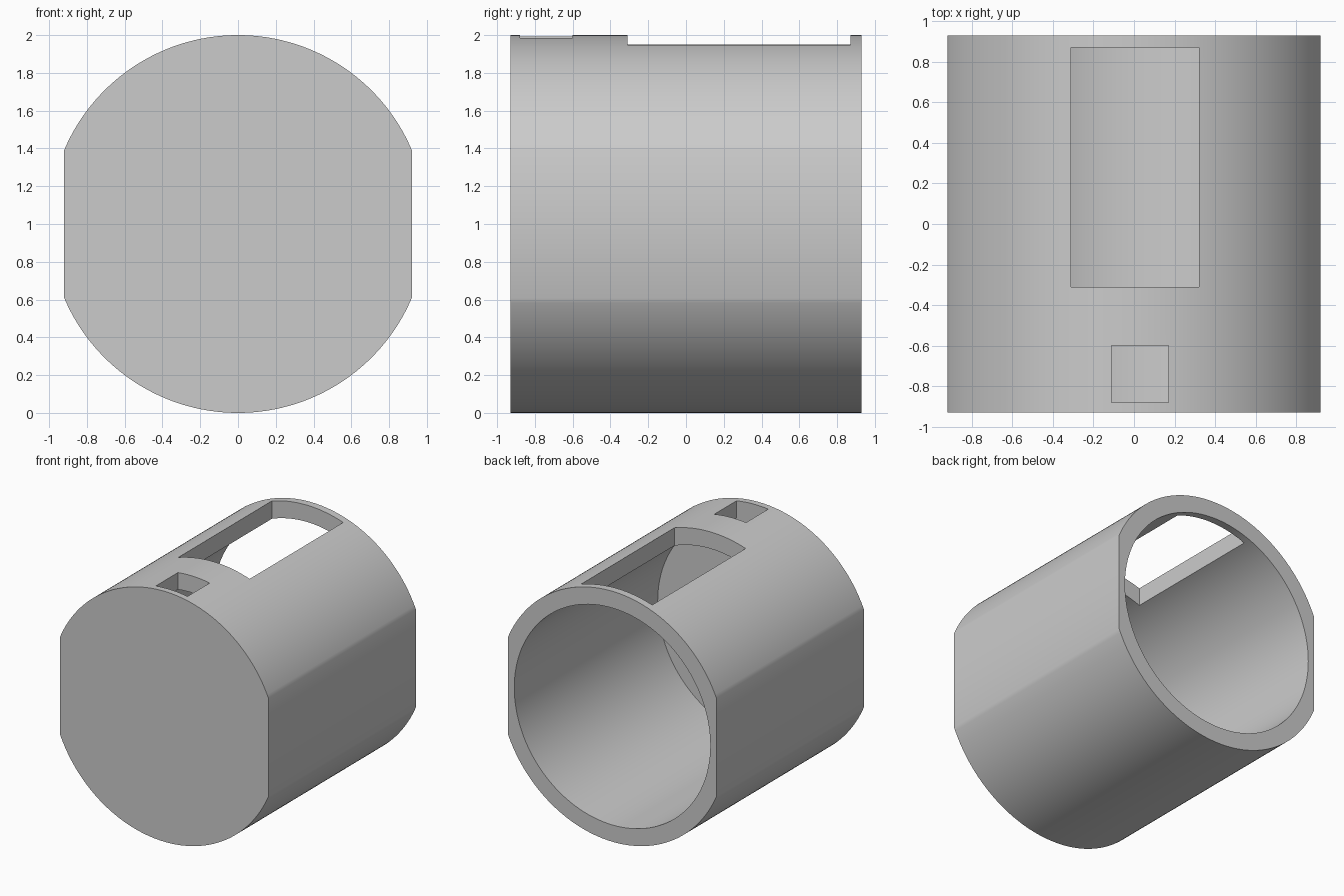
import bpy, bmesh, math

old = bpy.data.objects.get("Cube")
if old:
    bpy.data.objects.remove(old, do_unlink=True)

grey = bpy.data.materials.new("plain_grey")
grey.use_nodes = True
GREY = (0.6, 0.6, 0.6, 1)
grey.diffuse_color = GREY
grey.node_tree.nodes["Principled BSDF"].inputs["Base Color"].default_value = GREY

CENTRE_Z = 1.0
FLAT_X = 0.92
HALF_LEN = 0.93
BORE_R = 0.866


def extrude_profile(name, points, y0, y1):
    """Solid made from an x-z outline stretched from y0 to y1."""
    bm = bmesh.new()
    face = bm.faces.new([bm.verts.new((x, y0, z)) for x, z in points])
    out = bmesh.ops.extrude_face_region(bm, geom=[face])
    moved = [v for v in out["geom"] if isinstance(v, bmesh.types.BMVert)]
    bmesh.ops.translate(bm, verts=moved, vec=(0, y1 - y0, 0))
    bmesh.ops.recalc_face_normals(bm, faces=bm.faces)
    mesh = bpy.data.meshes.new(name)
    bm.to_mesh(mesh)
    bm.free()
    mesh.materials.append(grey)
    obj = bpy.data.objects.new(name, mesh)
    bpy.context.collection.objects.link(obj)
    return obj


def arc(radius, start, end, steps):
    angles = [start + (end - start) * i / steps for i in range(steps + 1)]
    return [(radius * math.cos(a), CENTRE_Z + radius * math.sin(a)) for a in angles]


def box(name, x0, x1, y0, y1):
    return extrude_profile(name, [(x0, 1.3), (x1, 1.3), (x1, 2.2), (x0, 2.2)], y0, y1)


# Round housing with a flat on each side
a = math.acos(FLAT_X)
outline = arc(1, a, math.pi - a, 80) + arc(1, math.pi + a, 2 * math.pi - a, 80)
housing = extrude_profile("housing", outline, -HALF_LEN, HALF_LEN)

# Blind bore from the back, then the two openings in the top
bore = arc(BORE_R, 0, 2 * math.pi, 128)[:-1]
cutters = [
    extrude_profile("bore_cutter", bore, -0.88, 1.2),
    box("large_window_cutter", -0.31, 0.32, -0.31, 0.87),
    box("small_window_cutter", -0.11, 0.17, -0.88, -0.6),
]
bpy.ops.object.select_all(action="DESELECT")
bpy.context.view_layer.objects.active = housing
housing.select_set(True)
for cutter in cutters:
    cut = housing.modifiers.new(cutter.name, "BOOLEAN")
    cut.operation = "DIFFERENCE"
    cut.solver = "EXACT"
    cut.object = cutter
    bpy.ops.object.modifier_apply(modifier=cut.name)
    bpy.data.objects.remove(cutter, do_unlink=True)

bpy.ops.object.shade_smooth_by_angle(angle=math.radians(30))
